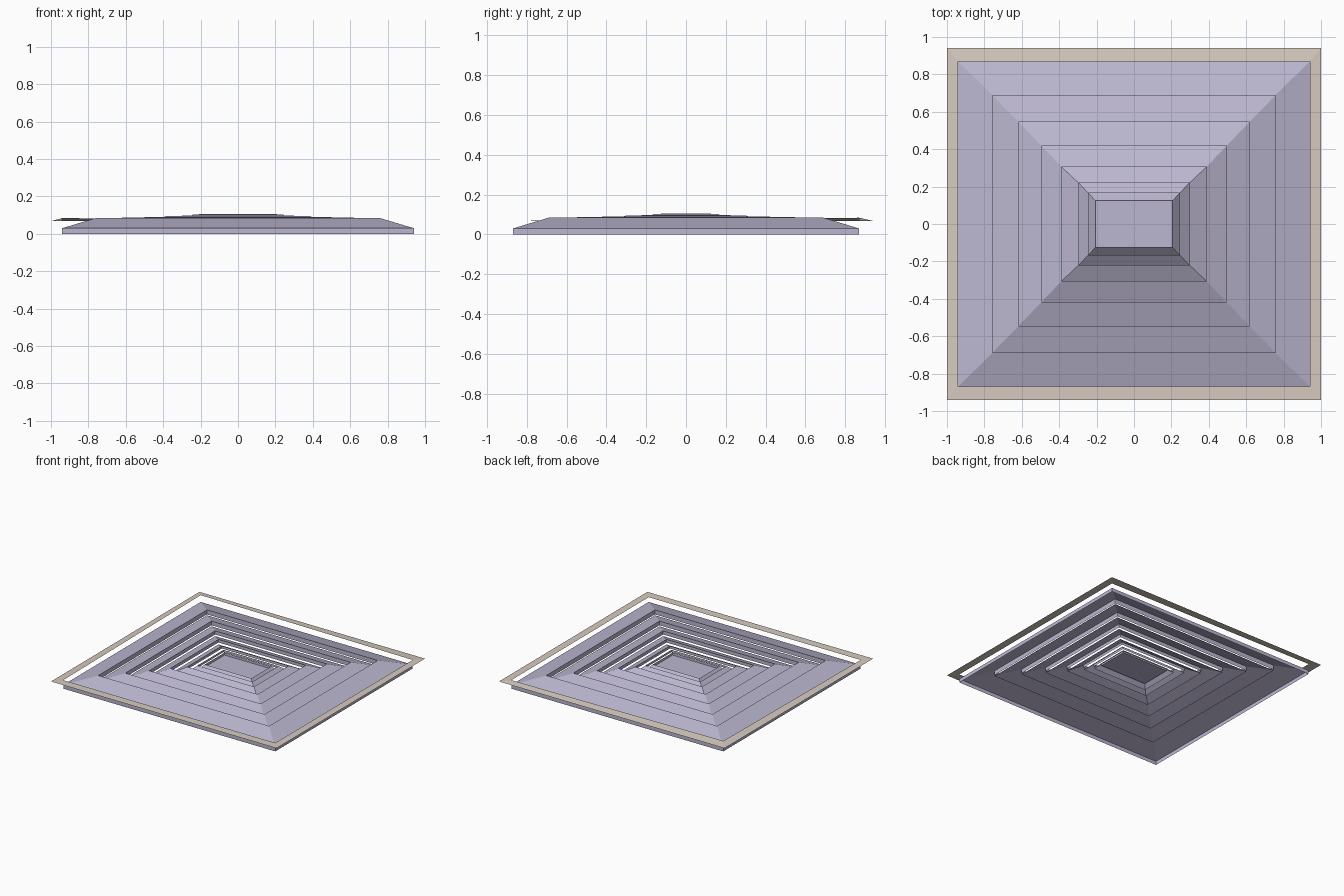
import bpy
import bmesh

cube = bpy.data.objects.get("Cube")
if cube:
    bpy.data.objects.remove(cube, do_unlink=True)


def material(name, rgb):
    m = bpy.data.materials.new(name)
    m.use_nodes = True
    color = (*rgb, 1.0)
    m.diffuse_color = color
    node = next(n for n in m.node_tree.nodes if n.type == "BSDF_PRINCIPLED")
    node.inputs["Base Color"].default_value = color
    return m


lilac = material("lilac metal", (0.50, 0.47, 0.63))
beige = material("beige trim", (0.67, 0.59, 0.52))


def finish(bm, name, mat):
    mesh = bpy.data.meshes.new(name)
    bm.to_mesh(mesh)
    bm.free()
    mesh.materials.append(mat)
    ob = bpy.data.objects.new(name, mesh)
    bpy.context.collection.objects.link(ob)
    return ob


def loop(bm, hx, hy, z):
    """Rectangular loop of four corner vertices."""
    return [bm.verts.new((sx * hx, sy * hy, z))
            for sx, sy in ((-1, -1), (1, -1), (1, 1), (-1, 1))]


def rings(name, profile, mat, cap=False):
    """Sheet skinned through rectangular loops, listed outside to inside."""
    bm = bmesh.new()
    loops = [loop(bm, *p) for p in profile]
    for a, b in zip(loops, loops[1:]):
        for i in range(4):
            j = (i + 1) % 4
            bm.faces.new((a[i], a[j], b[j], b[i]))
    if cap:
        bm.faces.new(loops[-1])
    return finish(bm, name, mat)


# Sloping louvres: plan half sizes, low outer heights, high inner heights, lips
edges = [(0.94, 0.87), (0.757, 0.688), (0.617, 0.545), (0.495, 0.418),
         (0.387, 0.305), (0.297, 0.22), (0.243, 0.165), (0.207, 0.125)]
low = [0.03, 0.042, 0.045, 0.048, 0.053, 0.059, 0.064]
high = [0.085, 0.087, 0.090, 0.094, 0.098, 0.102, 0.105]
lip = [0.036, 0.033, 0.029, 0.025, 0.021, 0.018, 0.02]

for k in range(7):
    outer, inner = edges[k], edges[k + 1]
    profile = [(*outer, low[k]), (*inner, high[k]), (*inner, high[k] - lip[k])]
    if k == 0:
        profile.insert(0, (*outer, 0.0))  # outer skirt
    # the innermost louvre carries the flat centre panel
    rings(f"louvre_{k + 1}", profile, lilac, cap=(k == 6))

# Thin surrounding trim, with one inner corner bent up
trim = rings("trim_frame", [(1.0, 0.94, 0.068), (0.94, 0.87, 0.068)], beige)
for v in trim.data.vertices:
    if -0.97 < v.co.x < 0 and 0 < v.co.y < 0.9:
        v.co.z = 0.084
